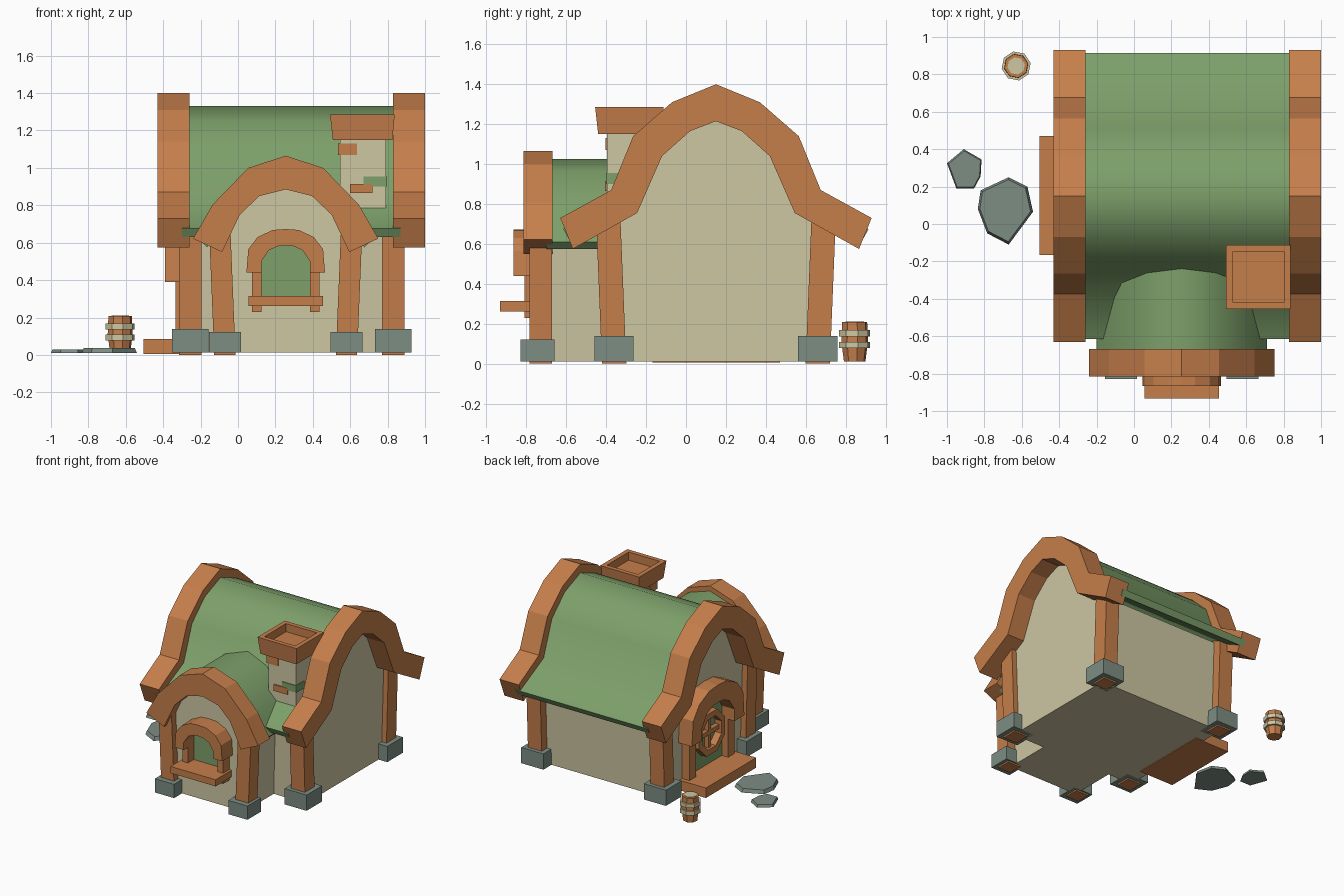
import bpy, bmesh, math

if "Cube" in bpy.data.objects:
    bpy.data.objects.remove(bpy.data.objects["Cube"])

def material(name, rgb):
    m = bpy.data.materials.new(name)
    m.diffuse_color = (*rgb, 1)
    m.use_nodes = True
    m.node_tree.nodes["Principled BSDF"].inputs["Base Color"].default_value = m.diffuse_color
    return m

WOOD = material("orange wood", (0.56, 0.21, 0.07))
GREEN = material("moss green", (0.205, 0.35, 0.144))
CREAM = material("cream plaster", (0.61, 0.57, 0.365))
STONE = material("grey stone", (0.205, 0.266, 0.227))

def build(name, bm, mat, smooth=None):
    bmesh.ops.recalc_face_normals(bm, faces=bm.faces)
    me = bpy.data.meshes.new(name)
    bm.to_mesh(me)
    bm.free()
    me.materials.append(mat)
    ob = bpy.data.objects.new(name, me)
    bpy.context.collection.objects.link(ob)
    if smooth:
        bpy.ops.object.select_all(action='DESELECT')
        ob.select_set(True)
        bpy.context.view_layer.objects.active = ob
        bpy.ops.object.shade_smooth_by_angle(angle=math.radians(smooth))
    return ob

def loft(name, low, high, mat, smooth=None):
    """Solid between two matching rings of 3D points."""
    bm = bmesh.new()
    a = [bm.verts.new(p) for p in low]
    b = [bm.verts.new(p) for p in high]
    n = len(a)
    bm.faces.new(a)
    bm.faces.new(b)
    for i in range(n):
        bm.faces.new((a[i], a[(i + 1) % n], b[(i + 1) % n], b[i]))
    return build(name, bm, mat, smooth)

def prism(name, pts, axis, s, e, mat, smooth=None):
    """Profile of (across, z) points pushed along x or y from s to e."""
    place = (lambda p, t: (t, p[0], p[1])) if axis == 'x' else (lambda p, t: (p[0], t, p[1]))
    return loft(name, [place(p, s) for p in pts], [place(p, e) for p in pts], mat, smooth)

def box(name, x0, x1, y0, y1, z0, z1, mat):
    return prism(name, [(x0, z0), (x1, z0), (x1, z1), (x0, z1)], 'y', y0, y1, mat)

def post(name, p, q, h, mat):
    """Leaning square post between two centres."""
    sq = [(-h, -h), (h, -h), (h, h), (-h, h)]
    return loft(name, [(p[0] + a, p[1] + b, p[2]) for a, b in sq],
                [(q[0] + a, q[1] + b, q[2]) for a, b in sq], mat)

def mirrored(half, c):
    """Half profile listed from the centre outwards -> full profile."""
    return [(c - d, z) for d, z in reversed(half)] + [(c + d, z) for d, z in half if d > 0]

def band(outer, inner, c):
    return mirrored(outer, c) + mirrored(inner, c)[::-1]

CY, CX = 0.15, 0.255   # centre lines of main gable and of front wing

# Main house
prism("house_walls", mirrored([(0, 1.27), (.18, 1.2), (.33, 1.06), (.44, .78), (.53, .72), (.505, .012)], CY),
      'x', -.27, .85, CREAM)
prism("main_roof", band([(0, 1.33), (.2, 1.25), (.36, 1.10), (.465, .825), (.765, .675)],
                        [(0, 1.275), (.18, 1.2), (.315, 1.07), (.43, .785), (.74, .63)], CY),
      'x', -.3, .87, GREEN, 50)
gable = band([(0, 1.40), (.22, 1.31), (.415, 1.14), (.525, .87), (.78, .73)],
             [(0, 1.215), (.13, 1.165), (.27, 1.04), (.395, .755), (.717, .575)], CY)
prism("left_gable_beam", gable, 'x', -.43, -.26, WOOD)
prism("right_gable_beam", gable, 'x', .83, 1.0, WOOD)
for x, side in ((-.255, "left"), (.83, "right")):
    for s, end in ((-1, "front"), (1, "back")):
        y = CY + s * .51
        post(f"{end}_{side}_post", (x, y, 0), (x, CY + s * .54, .74), .061, WOOD)
        box(f"{end}_{side}_footing", x - .098, x + .098, y - .098, y + .098, .012, .138, STONE)

# Front wing
prism("wing_walls", mirrored([(0, .95), (.16, .9), (.30, .76), (.34, .64), (.31, .012)], CX),
      'y', -.73, -.3, CREAM)
prism("wing_roof", band([(0, 1.025), (.185, .965), (.36, .785), (.455, .61)],
                        [(0, .97), (.165, .915), (.32, .75), (.42, .575)], CX),
      'y', -.70, -.2, GREEN, 50)
prism("wing_arch_beam", band([(0, 1.065), (.2, 1.0), (.39, .805), (.495, .622)],
                             [(0, .885), (.14, .85), (.245, .75), (.34, .55)], CX),
      'y', -.815, -.668, WOOD)
for s, side in ((-1, "left"), (1, "right")):
    x = CX + s * .325
    post(f"wing_{side}_post", (x, -.728, 0), (CX + s * .353, -.728, .68), .057, WOOD)
    box(f"wing_{side}_footing", x - .085, x + .085, -.83, -.66, .012, .122, STONE)

# Arched surrounds shared by window and door
OUT = [(0, .673), (.07, .668), (.15, .63), (.2, .565), (.21, .44)]
INN = [(0, .585), (.04, .582), (.09, .56), (.13, .50), (.13, .44)]

def scaled(pts, k, base):
    return [(d * k, base + (z - .44) * k) for d, z in pts]

# Window
prism("window_arch", band(OUT, INN, CX), 'y', -.865, -.72, WOOD)
prism("window_pane", mirrored(INN[:-1] + [(.14, .29)], CX), 'y', -.738, -.729, GREEN)
for s, side in ((-1, "left"), (1, "right")):
    x = CX + s * .155
    box(f"window_{side}_jamb", x - .025, x + .025, -.81, -.72, .23, .47, WOOD)
box("window_sill", CX - .2, CX + .2, -.932, -.72, .262, .315, WOOD)

# Door
prism("door_arch", band(scaled(OUT, 1.58, .39), scaled(INN, 1.58, .39), CY), 'x', -.39, -.26, WOOD)
prism("door_panel", mirrored(scaled(INN[:-1], 1.58, .39) + [(.21, .08)], CY), 'x', -.279, -.269, GREEN)
for s, side in ((-1, "left"), (1, "right")):
    y = CY + s * .245
    box(f"door_{side}_jamb", -.335, -.26, y - .04, y + .04, .06, .43, WOOD)
box("door_step", -.505, -.2, CY - .317, CY + .32, .006, .086, WOOD)
# Octagonal door window with cross bars
def octo(i, r):
    a = math.radians(22.5 + 45 * i)
    return (CY + r * math.cos(a), .36 + r * math.sin(a))
for i in range(8):
    prism("door_window_ring", [octo(i, .18), octo(i + 1, .18), octo(i + 1, .13), octo(i, .13)],
          'x', -.335, -.272, WOOD)
box("door_window_upright", -.315, -.272, CY - .017, CY + .017, .22, .50, WOOD)
box("door_window_crossbar", -.315, -.272, CY - .14, CY + .14, .343, .377, WOOD)

# Chimney
box("chimney_stack", .545, .79, -.395, -.155, .7, 1.17, CREAM)
bm = bmesh.new()
def ring(x0, x1, y0, y1, z):
    return [bm.verts.new(p) for p in ((x0, y0, z), (x1, y0, z), (x1, y1, z), (x0, y1, z))]
rings = [ring(.507, .825, -.44, -.127, 1.15), ring(.492, .838, -.455, -.112, 1.285),
         ring(.528, .802, -.42, -.147, 1.285), ring(.528, .802, -.42, -.147, 1.22)]
bm.faces.new(rings[0])
bm.faces.new(rings[-1])
for a, b in zip(rings, rings[1:]):
    for i in range(4):
        bm.faces.new((a[i], a[(i + 1) % 4], b[(i + 1) % 4], b[i]))
build("chimney_cap", bm, WOOD)
box("chimney_brick_upper", .535, .635, -.403, -.31, 1.07, 1.13, WOOD)
box("chimney_brick_lower", .60, .72, -.405, -.37, .865, .915, WOOD)
box("chimney_brick_mossy", .67, .797, -.402, -.30, .9, .955, GREEN)

# Barrel
def disc(r, z):
    return [(-.63 + r * math.cos(i * math.pi / 4 + .2), .845 + r * math.sin(i * math.pi / 4 + .2), z)
            for i in range(8)]
loft("barrel_lower", disc(.055, .012), disc(.068, .11), WOOD)
loft("barrel_upper", disc(.068, .11), disc(.064, .208), WOOD)
loft("barrel_lid", disc(.047, .2), disc(.047, .211), CREAM)
for z in (.078, .137):
    loft("barrel_hoop", disc(.079, z), disc(.079, z + .032), CREAM)

# Flat stepping stones
def slab(name, pts, top):
    cx = sum(p[0] for p in pts) / len(pts)
    cy = sum(p[1] for p in pts) / len(pts)
    loft(name, [(x, y, .01) for x, y in pts],
         [(cx + (x - cx) * .92, cy + (y - cy) * .92, top) for x, y in pts], STONE)
slab("large_stepping_stone", [(-.82, .18), (-.67, .25), (-.57, .2), (-.54, .065),
                              (-.67, -.11), (-.785, -.05), (-.835, .08)], .038)
slab("small_stepping_stone", [(-1, .325), (-.91, .4), (-.815, .345), (-.82, .255),
                              (-.855, .19), (-.95, .19)], .03)
